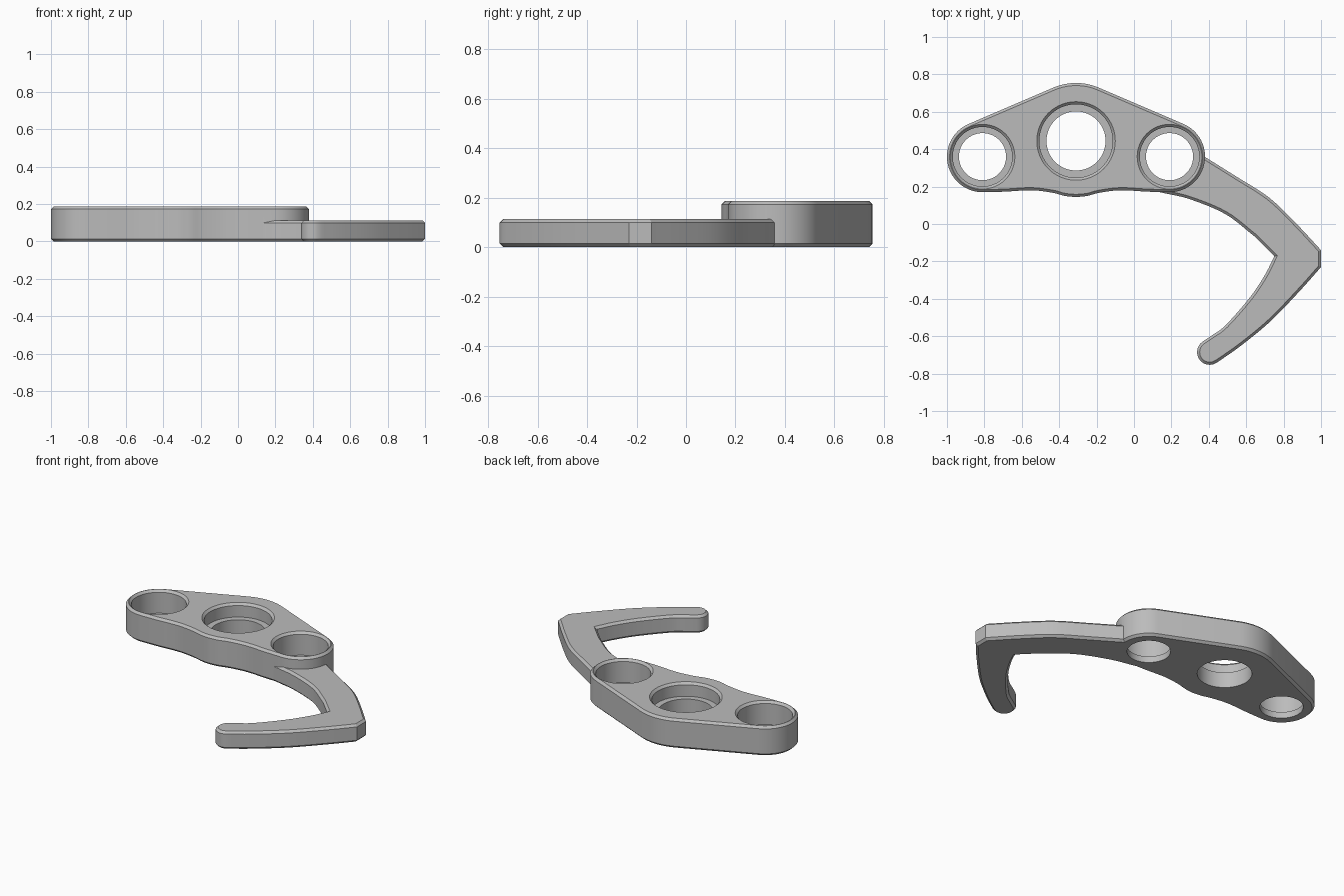
import bpy, bmesh, math
from mathutils import Vector

if "Cube" in bpy.data.objects:
    bpy.data.objects.remove(bpy.data.objects["Cube"])

TOP, ARM_TOP, CHAMFER = 0.187, 0.113, 0.014
MID_X, MID_Y, LOBE_Y, LOBE_DX = -0.31, 0.444, 0.36, 0.5
LOBE_R, CROWN_R = 0.19, 0.31

grey = bpy.data.materials.new("plain_grey")
grey.use_nodes = True
colour = (0.5, 0.5, 0.5, 1)
grey.diffuse_color = colour
grey.node_tree.nodes["Principled BSDF"].inputs["Base Color"].default_value = colour


def arc(cx, cy, r, start, end, steps):
    """Points on an arc, angles in degrees."""
    angles = [math.radians(start + (end - start) * i / steps) for i in range(steps + 1)]
    return [(cx + r * math.cos(a), cy + r * math.sin(a)) for a in angles]


def smooth(points, steps=6):
    """Catmull-Rom curve through the points."""
    p = [Vector(q) for q in points]
    p = [2 * p[0] - p[1]] + p + [2 * p[-1] - p[-2]]
    out = []
    for a, b, c, d in zip(p, p[1:], p[2:], p[3:]):
        for i in range(steps):
            t = i / steps
            out.append((b + (c - a) * t / 2 + (2 * a - 5 * b + 4 * c - d) * t * t / 2
                        + (3 * b - a - 3 * c + d) * t ** 3 / 2)[:])
    return out + [tuple(points[-1])]


def make_object(name, bm):
    bmesh.ops.recalc_face_normals(bm, faces=bm.faces)
    mesh = bpy.data.meshes.new(name)
    bm.to_mesh(mesh)
    bm.free()
    mesh.materials.append(grey)
    obj = bpy.data.objects.new(name, mesh)
    bpy.context.collection.objects.link(obj)
    return obj


def slab(name, outline, height):
    """Extruded outline with chamfered upper and lower rims."""
    bm = bmesh.new()
    base = bm.faces.new([bm.verts.new((x, y, 0)) for x, y in outline])
    new = bmesh.ops.extrude_face_region(bm, geom=[base], use_keep_orig=True)["geom"]
    bmesh.ops.translate(bm, vec=(0, 0, height),
                        verts=[v for v in new if isinstance(v, bmesh.types.BMVert)])
    rims = [e for e in bm.edges if abs(e.verts[0].co.z - e.verts[1].co.z) < 1e-5]
    bmesh.ops.recalc_face_normals(bm, faces=bm.faces)
    bmesh.ops.bevel(bm, geom=rims, offset=CHAMFER, offset_type='OFFSET',
                    segments=1, affect='EDGES')
    return make_object(name, bm)


def stepped_cutter(name, x, y, inner, outer, ledge, sides=64):
    """Turned tool: through hole, wider bore and flared mouth."""
    profile = [(inner, -0.1), (inner, ledge), (outer, ledge), (outer, TOP - CHAMFER),
               (outer + CHAMFER, TOP), (outer + CHAMFER, TOP + 0.1)]
    bm = bmesh.new()
    rings = [[bm.verts.new((px, py, z)) for px, py in arc(x, y, r, 0, 360, sides)[:-1]]
             for r, z in profile]
    for low, high in zip(rings, rings[1:]):
        for i in range(sides):
            j = (i + 1) % sides
            bm.faces.new((low[i], low[j], high[j], high[i]))
    bm.faces.new(rings[0])
    bm.faces.new(rings[-1])
    return make_object(name, bm)


def combine(target, tool, operation):
    mod = target.modifiers.new(operation.lower(), 'BOOLEAN')
    mod.operation, mod.solver, mod.object = operation, 'EXACT', tool
    bpy.context.view_layer.objects.active = target
    bpy.ops.object.modifier_apply(modifier=mod.name)
    bpy.data.objects.remove(tool)


# Plate: half outline around its middle, then mirrored
lean = math.atan2(MID_Y - LOBE_Y, LOBE_DX) + math.asin(
    (CROWN_R - LOBE_R) / math.hypot(LOBE_DX, MID_Y - LOBE_Y))
tangent = 90 - math.degrees(lean)
half = arc(0, MID_Y, CROWN_R, 90, tangent, 6)
half += arc(LOBE_DX, LOBE_Y, LOBE_R, tangent, -90, 24)
half += smooth([(0.5, 0.17), (0.38, 0.173), (0.27, 0.18), (0.2, 0.178),
                (0.115, 0.165), (0.06, 0.15), (0, 0.144)], 4)[1:]
outline = half + [(-x, y) for x, y in half[-2:0:-1]]
body = slab("hooked_plate", [(x + MID_X, y) for x, y in outline], TOP)

# Hooked arm: outer sweep, blunt elbow, rounded tip, inner sweep, root in the plate
arm = smooth([(0.372, 0.363), (0.55, 0.252), (0.72, 0.143), (0.86, 0.01), (1.0, -0.14)])
arm += smooth([(1.0, -0.23), (0.89, -0.354), (0.73, -0.52), (0.57, -0.652), (0.445, -0.74)])
arm += arc(0.405, -0.685, 0.068, -75, -235, 12)
arm += smooth([(0.41, -0.6), (0.49, -0.541), (0.62, -0.392), (0.7, -0.272), (0.75, -0.172)])
arm += smooth([(0.65, -0.071), (0.49, 0.052), (0.3, 0.132), (0.17, 0.163), (0.06, 0.187)])
arm += [(0.1, 0.3), (0.25, 0.363)]
combine(body, slab("hooked_arm", arm, ARM_TOP), 'UNION')

# Stepped holes
for side in (-1, 1):
    combine(body, stepped_cutter("side_bore", MID_X + side * LOBE_DX, LOBE_Y,
                                 0.126, 0.159, 0.04), 'DIFFERENCE')
combine(body, stepped_cutter("middle_bore", MID_X, MID_Y, 0.158, 0.196, 0.1), 'DIFFERENCE')

bpy.ops.object.select_all(action='DESELECT')
body.select_set(True)
bpy.context.view_layer.objects.active = body
bpy.ops.object.shade_smooth_by_angle(angle=math.radians(25))
